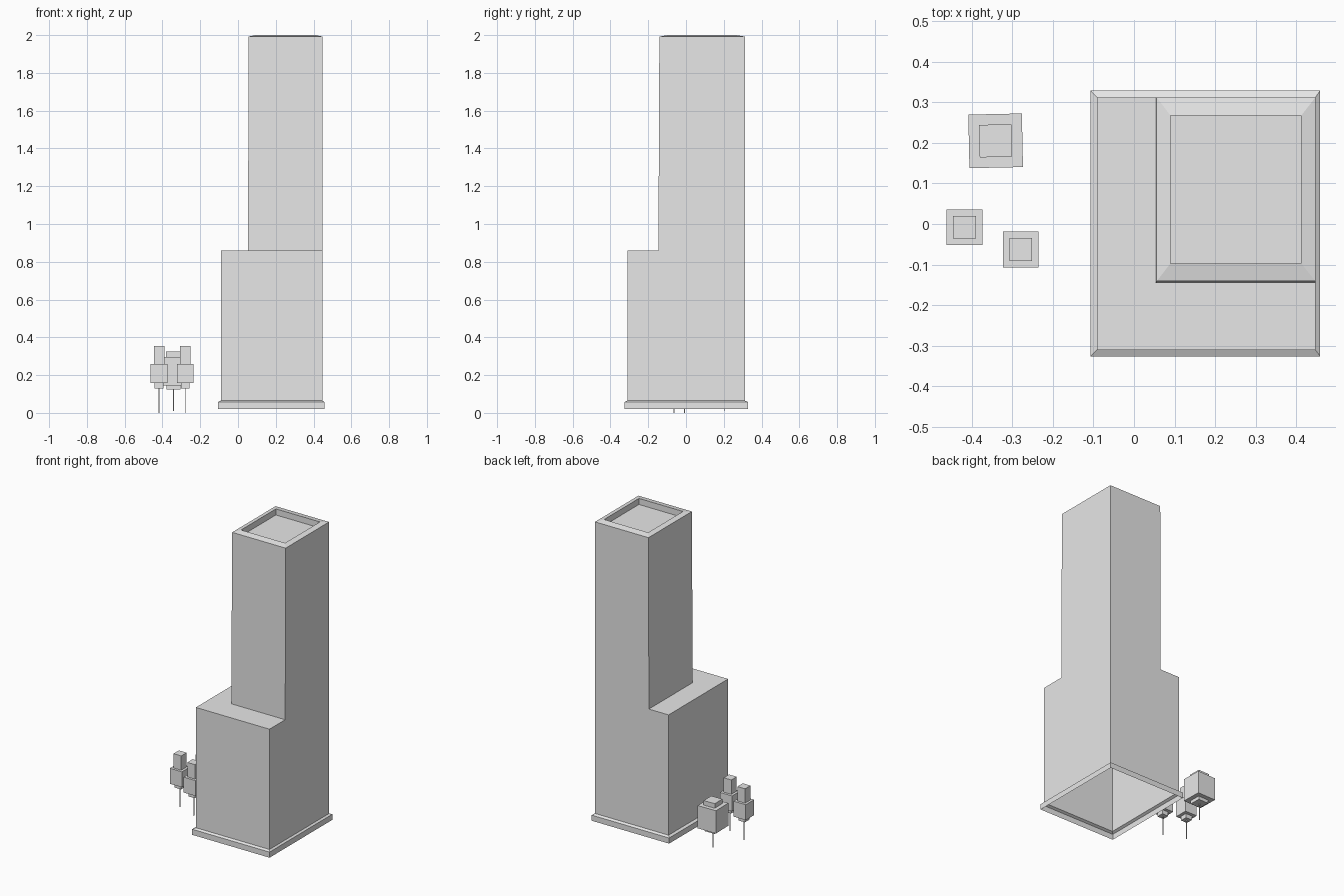
import bpy, bmesh
from math import radians
from mathutils import Matrix

cube = bpy.data.objects.get("Cube")
if cube:
    bpy.data.objects.remove(cube, do_unlink=True)

grey = bpy.data.materials.new("light_grey")
grey.use_nodes = True
COLOUR = (0.8, 0.8, 0.8, 1)
grey.diffuse_color = COLOUR
grey.node_tree.nodes["Principled BSDF"].inputs["Base Color"].default_value = COLOUR


def loft(name, rings, closed_bottom=False):
    """Stack rectangles (x0, x1, y0, y1, z) into a sheet capped at its end."""
    bm = bmesh.new()
    loops = []
    for x0, x1, y0, y1, z in rings:
        corners = ((x0, y0), (x1, y0), (x1, y1), (x0, y1))
        loops.append([bm.verts.new((x, y, z)) for x, y in corners])
    for lo, hi in zip(loops, loops[1:]):
        for i in range(4):
            j = (i + 1) % 4
            bm.faces.new((lo[i], lo[j], hi[j], hi[i]))
    bm.faces.new(loops[-1])
    if closed_bottom:
        bm.faces.new(loops[0][::-1])
    mesh = bpy.data.meshes.new(name)
    bm.to_mesh(mesh)
    bm.free()
    mesh.materials.append(grey)
    obj = bpy.data.objects.new(name, mesh)
    bpy.context.collection.objects.link(obj)
    return obj


def block(name, centre, half, z0, z1, turn=0):
    rings = [(-half, half, -half, half, z) for z in (z0, z1)]
    obj = loft(name, rings, closed_bottom=True)
    place = Matrix.Translation((*centre, 0)) @ Matrix.Rotation(radians(turn), 4, "Z")
    obj.data.transform(place)
    return obj


# Lower block with a flared skirt, open underneath
SKIRT = (-0.107, 0.459, -0.326, 0.329)
BODY = (-0.091, 0.447, -0.31, 0.312)
loft("lower_block", [(*SKIRT, 0.02), (*SKIRT, 0.057), (*BODY, 0.065), (*BODY, 0.86)])

# Tower with a sloping parapet around a sunken roof
PARAPET = (0.09, 0.412, -0.097, 0.267)
loft("tower", [
    (0.053, 0.447, -0.146, 0.312, 0.86),
    (0.056, 0.447, -0.141, 0.312, 1.992),
    (*PARAPET, 2.0),
    (*PARAPET, 1.96),
])

# Trees: trunk, then stacked foliage blocks as (half width, bottom, top)
SMALL = [(0.002, 0, 0.135), (0.023, 0.13, 0.158), (0.044, 0.158, 0.26), (0.028, 0.26, 0.355)]
LARGE = [(0.002, 0.01, 0.13), (0.037, 0.123, 0.145), (0.066, 0.145, 0.295), (0.04, 0.295, 0.325)]
PARTS = ("trunk", "lower_foliage", "middle_foliage", "upper_foliage")
TREES = {
    "left_tree": ((-0.279, -0.063), SMALL, 0),
    "right_tree": ((-0.418, -0.008), SMALL, 0),
    "back_tree": ((-0.341, 0.205), LARGE, 1.2),
}
for tree, (centre, levels, turn) in TREES.items():
    for part, (half, z0, z1) in zip(PARTS, levels):
        block(f"{tree}_{part}", centre, half, z0, z1, turn)
